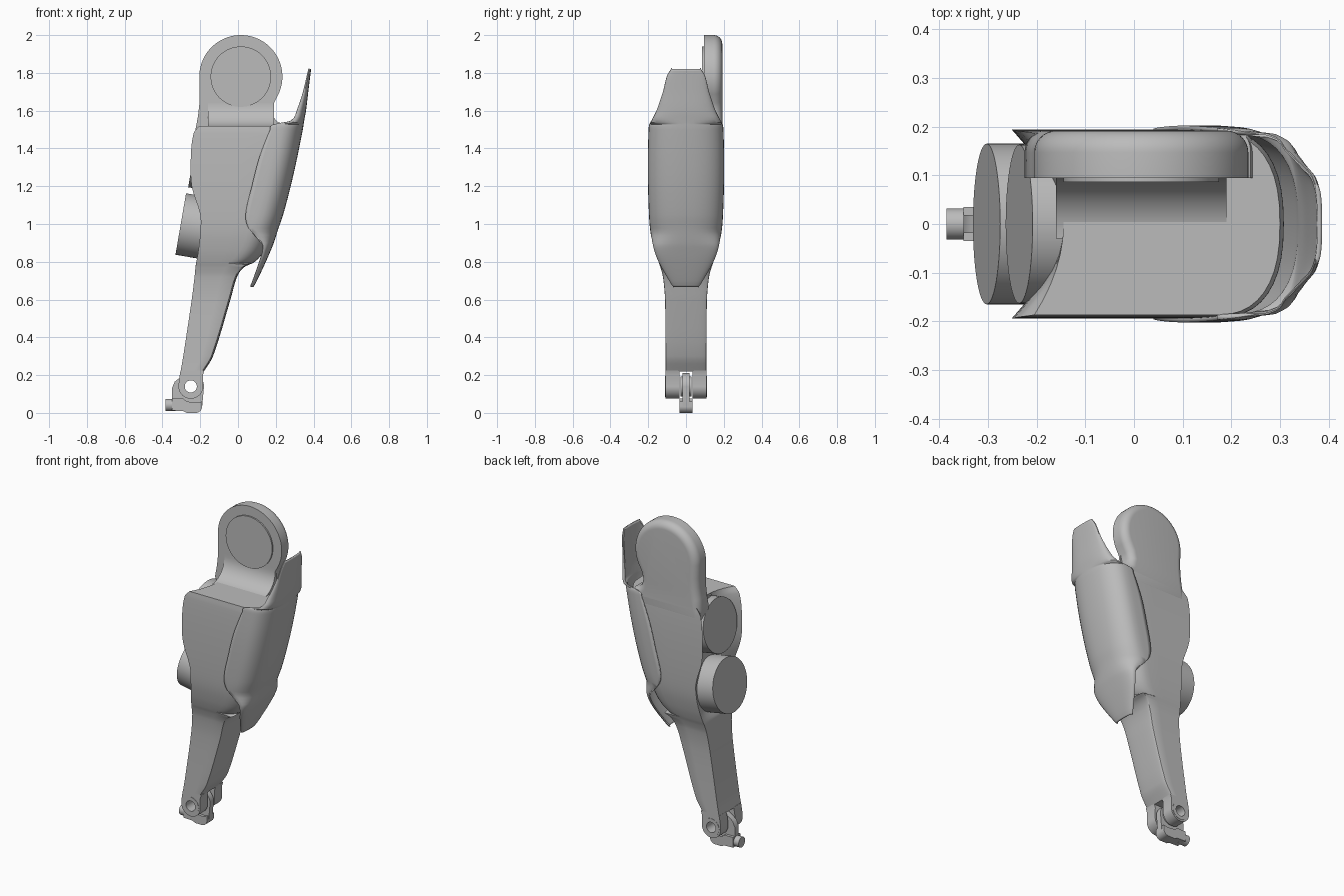
import bpy, bmesh, math
from math import sin, cos, pi, radians
from mathutils import Vector

cube = bpy.data.objects.get("Cube")
if cube:
    bpy.data.objects.remove(cube, do_unlink=True)

grey = bpy.data.materials.new("plain grey")
grey.use_nodes = True
grey.diffuse_color = (0.5, 0.5, 0.5, 1)
for node in grey.node_tree.nodes:
    if node.type == 'BSDF_PRINCIPLED':
        node.inputs["Base Color"].default_value = grey.diffuse_color


def finish(obj, angle=32):
    """Give the object its material and smooth shading with sharp edges."""
    bpy.ops.object.select_all(action='DESELECT')
    obj.select_set(True)
    bpy.context.view_layer.objects.active = obj
    if obj.type == 'CURVE':
        bpy.ops.object.convert(target='MESH')
        obj = bpy.context.object
    obj.data.materials.clear()
    obj.data.materials.append(grey)
    bpy.ops.object.shade_smooth_by_angle(angle=radians(angle))
    return obj


def loft(name, rings, closed=True, thickness=0):
    """Skin a stack of equal rings; closed rings also get end caps."""
    bm = bmesh.new()
    loops = [[bm.verts.new(p) for p in ring] for ring in rings]
    count = len(loops[0])
    for low, high in zip(loops, loops[1:]):
        for i in range(count if closed else count - 1):
            j = (i + 1) % count
            bm.faces.new((low[i], low[j], high[j], high[i]))
    if closed:
        bm.faces.new(loops[0])
        bm.faces.new(loops[-1])
    bmesh.ops.recalc_face_normals(bm, faces=bm.faces[:])
    mesh = bpy.data.meshes.new(name)
    bm.to_mesh(mesh)
    bm.free()
    obj = bpy.data.objects.new(name, mesh)
    bpy.context.collection.objects.link(obj)
    if thickness:
        solid = obj.modifiers.new("thickness", 'SOLIDIFY')
        solid.thickness = thickness
        solid.offset = 0
    return finish(obj)


def smooth_rows(rows, steps=4):
    """Interpolate table rows with a smooth spline."""
    rows = [Vector(r) for r in rows]
    result = []
    for i in range(len(rows) - 1):
        a, b, c, d = (rows[min(max(k, 0), len(rows) - 1)] for k in range(i - 1, i + 3))
        # tangents scaled by height so that uneven rows do not overshoot
        span = c[0] - b[0]
        start, end = (c - a) * (span / (c[0] - a[0])), (d - b) * (span / (d[0] - b[0]))
        for s in range(steps):
            t = s / steps
            u = 1 - t
            result.append(b * (1 + 2 * t) * u * u + start * t * u * u
                          + c * (1 + 2 * u) * t * t - end * t * t * u)
    return result + [rows[-1]]


def nose(x_in, x_out, half, depth, z, steps=20):
    """Rounded U section, from the +y flank round the +x side to the -y flank."""
    base = max(x_in, x_out - depth)
    points = [(x_in + (base - x_in) * k / 3, half, z) for k in range(3)]
    for k in range(steps + 1):
        a = pi / 2 - pi * k / steps
        c, s = abs(cos(a)) ** 0.83, abs(sin(a)) ** 0.83
        points.append((base + (x_out - base) * c, math.copysign(half * s, a), z))
    return points + [(x, -y, z) for x, y, z in reversed(points[:3])]


def arc(cx, cz, r, start, end, steps=32):
    angles = [radians(start + (end - start) * k / steps) for k in range(steps + 1)]
    return [(cx + r * cos(a), cz + r * sin(a)) for a in angles]


def pierced_plate(name, outline, y, half, hole=None):
    """Flat side profile with an optional round hole, extruded along y."""
    curve = bpy.data.curves.new(name, 'CURVE')
    curve.dimensions = '2D'
    curve.fill_mode = 'BOTH'
    curve.extrude = half
    for points in [outline] + ([hole] if hole else []):
        spline = curve.splines.new('POLY')
        spline.points.add(len(points) - 1)
        for point, (x, z) in zip(spline.points, points):
            point.co = (x, z, 0, 1)
        spline.use_cyclic_u = True
    obj = bpy.data.objects.new(name, curve)
    bpy.context.collection.objects.link(obj)
    obj.location.y = y
    obj.rotation_euler.x = pi / 2
    return finish(obj)


def cylinder(name, face_centre, axis, radius, depth):
    """Cylinder whose outer face looks along the axis."""
    axis = Vector(axis).normalized()
    bpy.ops.mesh.primitive_cylinder_add(
        vertices=64, radius=radius, depth=depth,
        location=Vector(face_centre) - axis * depth / 2,
        rotation=axis.to_track_quat('Z', 'Y').to_euler())
    obj = bpy.context.object
    obj.name = name
    return finish(obj)


# Main leg body: height, left x, right x, half width, dish of the left side
body_rows = [
    (.22, -.304, -.18, .108, 0), (.3, -.29, -.132, .108, 0), (.6, -.245, -.04, .111, 0),
    (.72, -.23, -.005, .122, 0), (.77, -.225, .03, .135, 0), (.8, -.22, .09, .146, 0),
    (.86, -.21, .14, .163, .02), (.95, -.2, .177, .18, .03), (1.05, -.2, .21, .188, .04),
    (1.2, -.245, .25, .193, .09), (1.35, -.25, .284, .194, .09),
    (1.48, -.235, .308, .191, .09), (1.52, -.205, .3, .187, .06)]
rings = []
for z, left, right, half, dish in smooth_rows(body_rows):
    ring = nose(left, right, half, .13 if z > .79 else .012, z)
    for k in range(1, 12):
        t = k / 6 - 1
        ring.append((left + dish * (1 - t * t), half * t, z))
    rings.append(ring)
loft("leg_body", rings)

# Curved outer guard: height, seam x, outer x, half width
guard_rows = [
    (.67, .066, .078, .065), (.7, .078, .095, .085), (.8, .113, .142, .142),
    (.86, .13, .168, .165), (.9, .125, .184, .174), (.98, .055, .21, .186),
    (1.05, .04, .234, .191), (1.2, .073, .274, .196), (1.35, .112, .308, .197),
    (1.5, .17, .338, .193), (1.525, .185, .342, .19), (1.54, .275, .344, .182),
    (1.6, .312, .355, .152), (1.7, .345, .367, .118), (1.78, .364, .377, .098),
    (1.82, .373, .382, .075)]
loft("outer_guard", [nose(a, b, h, .13, z) for z, a, b, h in smooth_rows(guard_rows)],
     closed=False, thickness=.01)

# Hip plate with a rounded back rim
hip_x, hip_z = .015, 1.78
outline = arc(hip_x, hip_z, .22, -25, 180, 48) + [
    (-.203, 1.7), (-.204, 1.64), (-.212, 1.57), (-.225, 1.5), (-.2, 1.42), (.2, 1.42),
    (.25, 1.5), (.24, 1.53), (.21, 1.54), (.188, 1.565), (.18, 1.6), (.19, 1.64)]


def inset(points, amount):
    result = []
    for i, point in enumerate(points):
        before, after = Vector(points[i - 1]), Vector(points[(i + 1) % len(points)])
        along = (after - before).normalized()
        result.append(Vector(point) + Vector((-along.y, along.x)) * amount)
    return result


rim = .045
layers = [(.095, 0)] + [(.192 - rim + rim * sin(a), rim * (1 - cos(a)))
                        for a in (pi / 2 * k / 8 for k in range(9))]
loft("hip_plate", [[(x, y, z) for x, z in inset(outline, d)] for y, d in layers])
cylinder("hip_cap", (hip_x, .086, hip_z), (0, -1, 0), .16, .02)

# Concave fillet between the body top and the hip plate
fillet = [(.11, 1.48), (.11, 1.66), (.095, 1.66)]
fillet += [(y, z) for y, z in arc(-.03, 1.64, .125, 0, -90, 10)]
loft("hip_fillet", [[(x, y, z) for y, z in fillet] for x in (-.16, .19)])

# Two tilted motors on the left side
tilt = (-.985, 0, .17)
cylinder("lower_motor", (-.303, 0, 1.0), tilt, .165, .17)
cylinder("upper_motor", (-.236, 0, 1.355), tilt, .163, .12)

# Ankle fork, mirrored on both sides, with bushing rings
ankle_x, ankle_z = -.25, .14
hole = arc(ankle_x, ankle_z, .032, 0, 350, 35)
arm = [(-.304, .225), (-.312, .18)] + arc(ankle_x, ankle_z, .065, 180, 360) + [
    (-.186, .2), (-.178, .225)]
for side, label in ((-1, "right"), (1, "left")):
    pierced_plate(label + "_fork_arm", arm, side * .0715, .0365, hole)
    pierced_plate(label + "_bushing", arc(ankle_x, ankle_z, .055, 0, 350, 35),
                  side * .108, .002, hole)

# Foot link: pierced tongue, toe block and end pin
tongue = arc(ankle_x, ankle_z, .07, 0, 110) + [(-.31, .185), (-.335, .165), (-.35, .13),
                                               (-.35, .03), (-.19, .03)]
pierced_plate("foot_tongue", tongue, 0, .018, hole)
pierced_plate("foot_boss", arc(ankle_x, ankle_z, .052, 0, 350, 35), 0, .03, hole)
toe = [(-.35, .012), (-.29, .01), (-.27, 0)] + arc(-.225, .035, .035, -90, 0, 10) + [
    (-.19, .06), (-.22, .055), (-.27, .06), (-.29, .075), (-.35, .075)]
pierced_plate("foot_toe", toe, 0, .035)
cylinder("foot_pin", (-.385, 0, .042), (-1, 0, 0), .032, .06)
